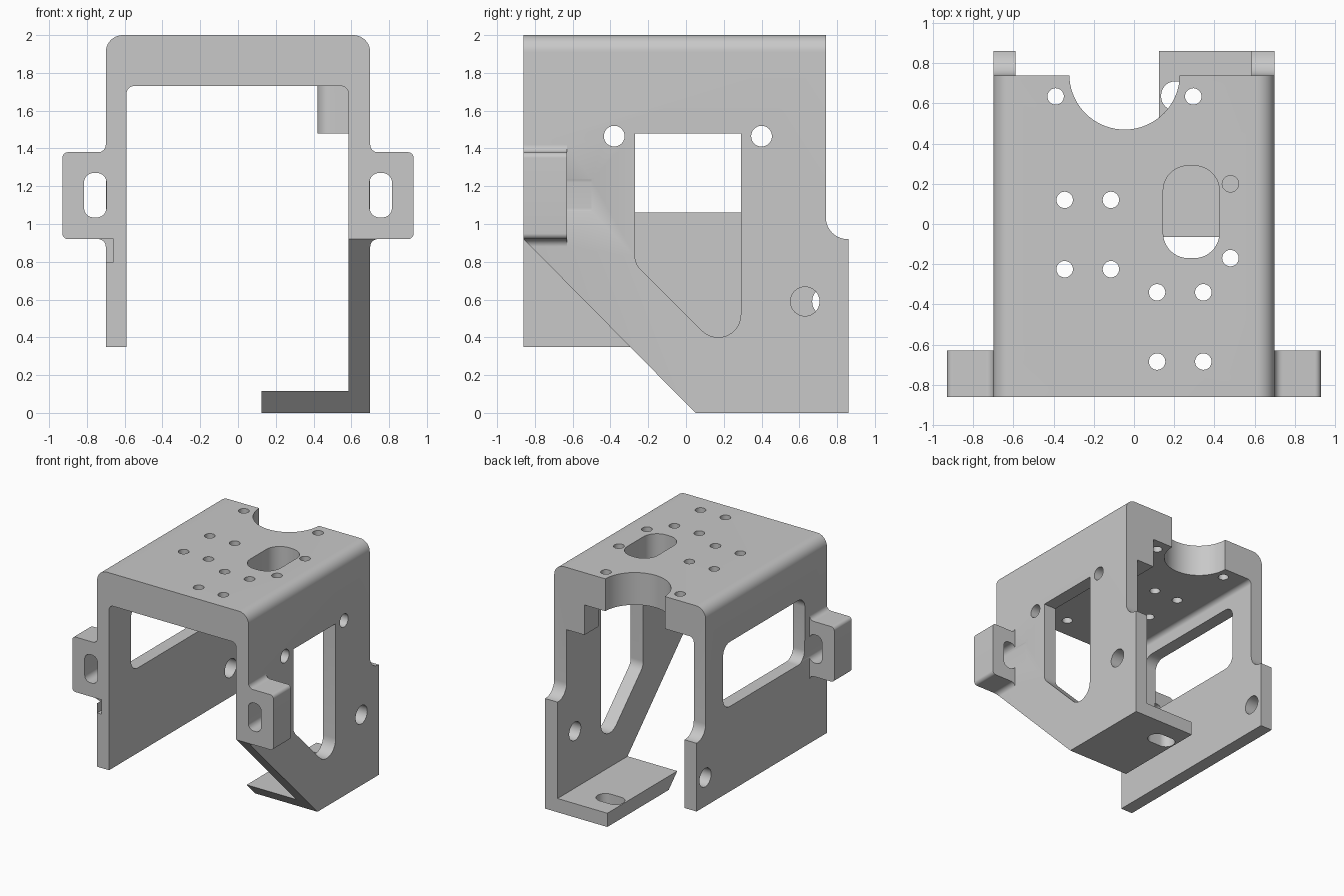
import bpy, bmesh, math
from mathutils import Vector

old = bpy.data.objects.get("Cube")
if old:
    bpy.data.objects.remove(old, do_unlink=True)

grey = bpy.data.materials.new("plain grey")
grey.use_nodes = True
grey.diffuse_color = (0.58, 0.58, 0.58, 1)
grey.node_tree.nodes["Principled BSDF"].inputs["Base Color"].default_value = (0.58, 0.58, 0.58, 1)


def rounded(points, steps=10):
    """Outline from (u, v) or (u, v, radius) corners."""
    out = []
    for i, c in enumerate(points):
        p = Vector(c[:2])
        if len(c) < 3:
            out.append(p)
            continue
        a = (Vector(points[i - 1][:2]) - p).normalized()
        b = (Vector(points[(i + 1) % len(points)][:2]) - p).normalized()
        half = a.angle(b) / 2
        centre = p + (a + b).normalized() * c[2] / math.sin(half)
        reach = c[2] / math.tan(half)
        start = (p + a * reach - centre).normalized()
        end = (p + b * reach - centre).normalized()
        for k in range(steps + 1):
            out.append(centre + start.slerp(end, k / steps).normalized() * c[2])
    return out


def prism(name, axis, outline, lo, hi):
    """Extrude an outline along an axis; x takes (y, z), y takes (x, z), z takes (x, y)."""
    place = {"x": lambda u, v, w: (w, u, v),
             "y": lambda u, v, w: (u, w, v),
             "z": lambda u, v, w: (u, v, w)}[axis]
    bm = bmesh.new()
    low = [bm.verts.new(place(p[0], p[1], lo)) for p in outline]
    high = [bm.verts.new(place(p[0], p[1], hi)) for p in outline]
    bm.faces.new(low)
    bm.faces.new(high)
    n = len(low)
    for i in range(n):
        j = (i + 1) % n
        bm.faces.new((low[i], low[j], high[j], high[i]))
    bmesh.ops.recalc_face_normals(bm, faces=bm.faces)
    mesh = bpy.data.meshes.new(name)
    bm.to_mesh(mesh)
    bm.free()
    mesh.materials.append(grey)
    obj = bpy.data.objects.new(name, mesh)
    bpy.context.collection.objects.link(obj)
    return obj


def circle(u, v, r, n=40):
    return [(u + r * math.cos(math.tau * i / n), v + r * math.sin(math.tau * i / n)) for i in range(n)]


def box(u0, u1, v0, v1, r):
    return rounded([(u0, v0, r), (u1, v0, r), (u1, v1, r), (u0, v1, r)])


# U-shaped frame with a foot turned inward on one side
bracket = prism("bracket", "y", rounded([
    (0.125, 0), (0.70, 0), (0.70, 2, 0.09), (-0.70, 2, 0.09), (-0.70, 0.35), (-0.59, 0.35),
    (-0.59, 1.73, 0.04), (0.585, 1.73, 0.04), (0.585, 0.115), (0.125, 0.115)]), -0.86, 0.86)


def combine(other, operation):
    bpy.context.view_layer.objects.active = bracket
    mod = bracket.modifiers.new(other.name, "BOOLEAN")
    mod.operation = operation
    mod.solver = "EXACT"
    mod.object = other
    bpy.ops.object.modifier_apply(modifier=mod.name)
    bpy.data.objects.remove(other, do_unlink=True)


def cut(axis, outline, lo, hi):
    combine(prism("cutter", axis, outline, lo, hi), "DIFFERENCE")


# Mounting ears with filleted roots
for s in (1, -1):
    ear = rounded([(0.66, 0.8), (0.70, 0.8), (0.70, 0.92, 0.04), (0.93, 0.92, 0.03),
                   (0.93, 1.38, 0.03), (0.70, 1.38, 0.04), (0.70, 1.5), (0.66, 1.5)])
    combine(prism("ear", "y", [(s * p[0], p[1]) for p in ear], -0.86, -0.63), "UNION")

# Thickened block in the rear upper corner
combine(prism("corner_block", "z", rounded([(0.42, 0.86), (0.42, 0.50, 0.07), (0.64, 0.50), (0.64, 0.86)]),
              1.48, 1.85), "UNION")

# Sloping lower front edge and stepped back edge
cut("x", [(-1.06, 1.122), (0.25, -0.202), (-1.06, -0.202)], -1.2, 1.2)
cut("x", rounded([(0.74, 2.2), (0.74, 0.92, 0.115), (1.0, 0.92), (1.0, 2.2)]), -1.2, 1.2)

# Ear slots
for s in (1, -1):
    cut("y", [(s * p[0], p[1]) for p in box(0.697, 0.815, 1.035, 1.27, 0.05)], -1, -0.5)

# Side windows
cut("x", rounded([(-0.27, 1.48), (0.29, 1.48), (0.29, 0.23, 0.12), (-0.27, 0.79, 0.1)]), 0.5, 0.8)
cut("x", box(-0.57, 0.51, 1.06, 1.6, 0.09), -0.8, -0.5)

# Side holes
for y, z, r in ((-0.38, 1.465, 0.055), (0.40, 1.465, 0.055), (0.63, 0.59, 0.077)):
    cut("x", circle(y, z, r), 0.5, 0.8)
cut("x", circle(0.745, 0.59, 0.077), -0.8, -0.5)

# Top plate: rear arc, oblong opening and screw holes
cut("z", circle(-0.047, 0.745, 0.275, 72), 1.6, 2.2)
cut("z", box(0.145, 0.425, -0.17, 0.29, 0.125), 1.6, 2.2)
screws = [(-0.39, 0.635), (0.295, 0.635), (0.48, 0.2), (0.48, -0.17)]
screws += [(x, y) for x in (-0.345, -0.115) for y in (0.12, -0.225)]
screws += [(x, y) for x in (0.115, 0.345) for y in (-0.34, -0.685)]
for x, y in screws:
    cut("z", circle(x, y, 0.041, 28), 1.6, 2.2)

# Slot in the foot
cut("z", box(0.135, 0.37, 0.565, 0.71, 0.07), -0.1, 0.3)

bpy.ops.object.select_all(action="DESELECT")
bracket.select_set(True)
bpy.context.view_layer.objects.active = bracket
bpy.ops.object.shade_smooth_by_angle(angle=math.radians(30))
